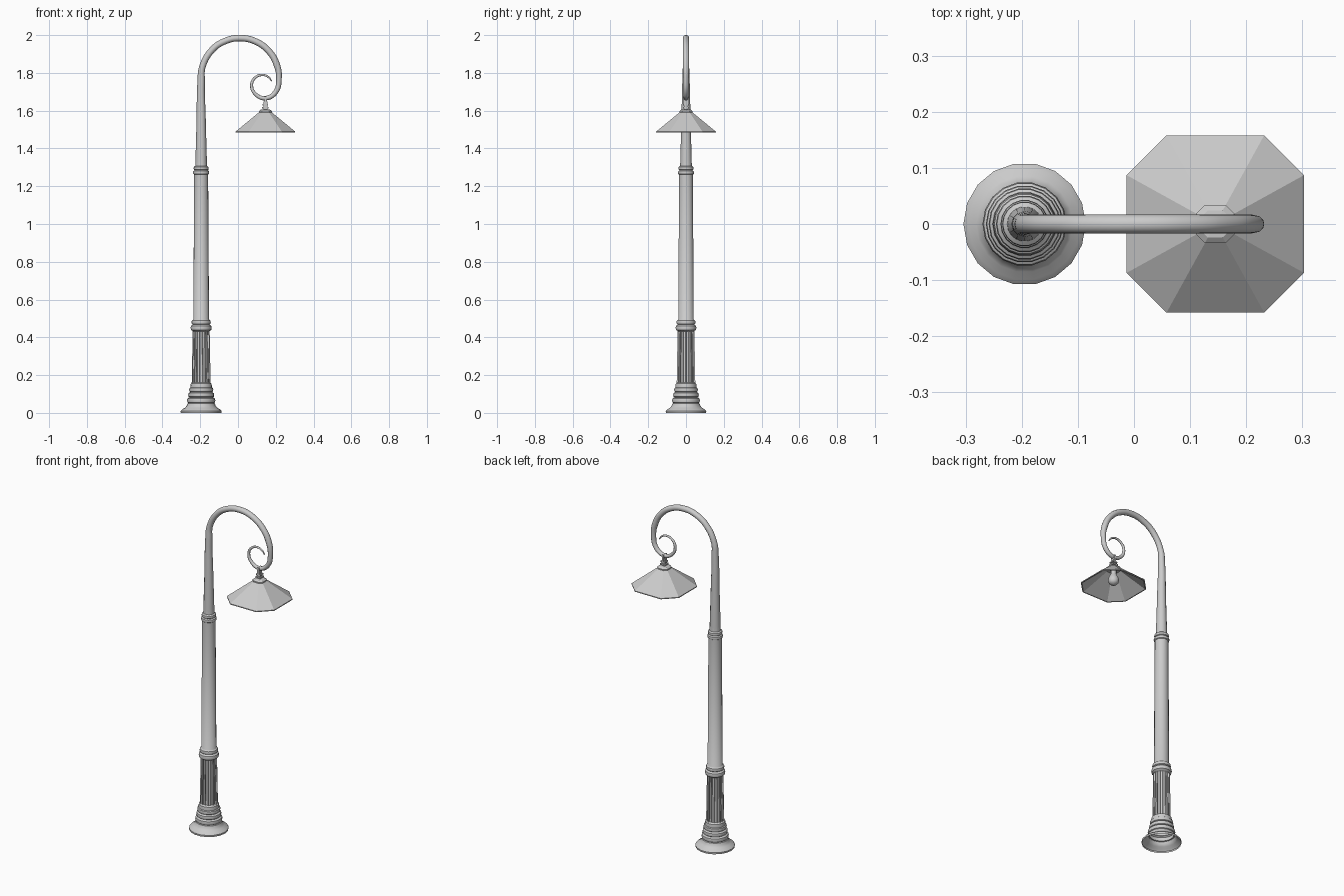
import bpy, bmesh, math

if "Cube" in bpy.data.objects:
    bpy.data.objects.remove(bpy.data.objects["Cube"])

PX, LX = -0.195, 0.145   # pole axis and lamp axis


def finish(name, bm, smooth=True, recalc=True):
    if recalc:
        bmesh.ops.recalc_face_normals(bm, faces=bm.faces)
    me = bpy.data.meshes.new(name)
    bm.to_mesh(me)
    bm.free()
    ob = bpy.data.objects.new(name, me)
    bpy.context.collection.objects.link(ob)
    if smooth:
        bpy.ops.object.select_all(action='DESELECT')
        ob.select_set(True)
        bpy.context.view_layer.objects.active = ob
        bpy.ops.object.shade_smooth_by_angle(angle=math.radians(40))
    return ob


def loft(bm, rings):
    loops = [[bm.verts.new(p) for p in ring] for ring in rings]
    n = len(loops[0])
    return [bm.faces.new((a[i], a[(i + 1) % n], b[(i + 1) % n], b[i]))
            for a, b in zip(loops, loops[1:]) for i in range(n)]


def lathe(name, x, profile, n=18):
    bm = bmesh.new()
    loft(bm, [[(x + r * math.cos(2 * math.pi * i / n), r * math.sin(2 * math.pi * i / n), z)
               for i in range(n)] for r, z in profile])
    return finish(name, bm)


def bead(r, z0, z1, bulge):
    # rounded moulding ring
    h = z1 - z0
    return [(r, z0), (r + bulge * .75, z0 + h * .15), (r + bulge, z0 + h * .5),
            (r + bulge * .75, z0 + h * .85), (r, z1)]


def octagon(h, c, z):
    return [(LX + x, y, z) for x, y in
            ((h, -c), (h, c), (c, h), (-c, h), (-h, c), (-h, -c), (-c, -h), (c, -h))]


# flared foot with stacked mouldings, open underneath
lathe("base", PX, [(.108, 0), (.109, .01), (.1, .019), (.086, .027), (.077, .038), (.073, .05)]
      + bead(.067, .052, .08, .008) + bead(.062, .082, .108, .007)
      + bead(.057, .11, .135, .007) + [(.057, .14), (.055, .155), (.044, .162)])

# fluted section: every face inset and pushed inward
bm = bmesh.new()
n = 18
faces = loft(bm, [[(PX + r * math.cos(2 * math.pi * i / n), r * math.sin(2 * math.pi * i / n), z)
                   for i in range(n)] for r, z in ((.05, .155), (.045, .44))])
bmesh.ops.recalc_face_normals(bm, faces=faces)
bmesh.ops.inset_individual(bm, faces=faces, thickness=.0035, depth=-.006)
finish("fluted_section", bm, smooth=False, recalc=False)

# shaft with collars
lathe("shaft", PX, [(.04, .43)] + bead(.047, .435, .465, .009) + bead(.044, .468, .492, .007)
      + [(.0415, .495), (.037, 1.26)] + bead(.037, 1.262, 1.283, .006)
      + bead(.035, 1.285, 1.305, .005) + [(.031, 1.308), (.029, 1.34)])

# tapering arm bending over into a scroll: x, z, radius
path = [(PX, 1.30, .031), (PX, 1.55, .0245), (PX, 1.76, .0195)]
path += [(.01 + .206 * math.cos(math.radians(a)), 1.777 + .207 * math.sin(math.radians(a)), .017)
         for a in (165, 135, 112, 90, 65, 40, 18)]
path += [(.217, 1.77, .0145), (.199, 1.698, .0135), (.145, 1.666, .012), (.093, 1.687, .0095),
         (.072, 1.735, .008), (.09, 1.774, .007), (.13, 1.789, .006), (.162, 1.777, .005),
         (.178, 1.757, .003)]
cu = bpy.data.curves.new("scroll_arm", 'CURVE')
cu.dimensions = '3D'
cu.bevel_depth = 1
cu.bevel_resolution = 4
cu.resolution_u = 5
cu.use_fill_caps = True
sp = cu.splines.new('BEZIER')
sp.bezier_points.add(len(path) - 1)
for p, (x, z, r) in zip(sp.bezier_points, path):
    p.co = (x, 0, z)
    p.radius = r
    p.handle_left_type = p.handle_right_type = 'AUTO'
bpy.context.collection.objects.link(bpy.data.objects.new("scroll_arm", cu))

# lamp shade: thin octagonal shell, outside and inside
bm = bmesh.new()
loft(bm, [octagon(.03, .0165, 1.586), octagon(.153, .084, 1.484),
          octagon(.158, .087, 1.484), octagon(.158, .087, 1.489), octagon(.033, .018, 1.592)])
finish("shade", bm, smooth=False)

# cap closing the shade
bm = bmesh.new()
loft(bm, [octagon(h, h * .55, z) for h, z in
          ((.0005, 1.583), (.034, 1.583), (.034, 1.598), (.024, 1.606), (.0005, 1.608))])
finish("shade_cap", bm, smooth=False)

# stem, collar and hanger between scroll and cap
for name, sx, sy, z0, z1 in (("stem", .02, .02, 1.6, 1.648), ("lower_collar", .034, .034, 1.612, 1.62),
                             ("upper_collar", .03, .03, 1.628, 1.635), ("hanger", .012, .03, 1.635, 1.675)):
    bm = bmesh.new()
    bmesh.ops.create_cube(bm, size=1)
    for v in bm.verts:
        v.co = (LX + v.co.x * sx, v.co.y * sy, (z0 + z1) / 2 + v.co.z * (z1 - z0))
    finish(name, bm, smooth=False)

# light bulb and socket
lathe("bulb", LX, [(.015, 1.585), (.015, 1.56), (.019, 1.55), (.027, 1.535), (.03, 1.52),
                   (.027, 1.506), (.018, 1.496), (.0005, 1.492)], 16)
